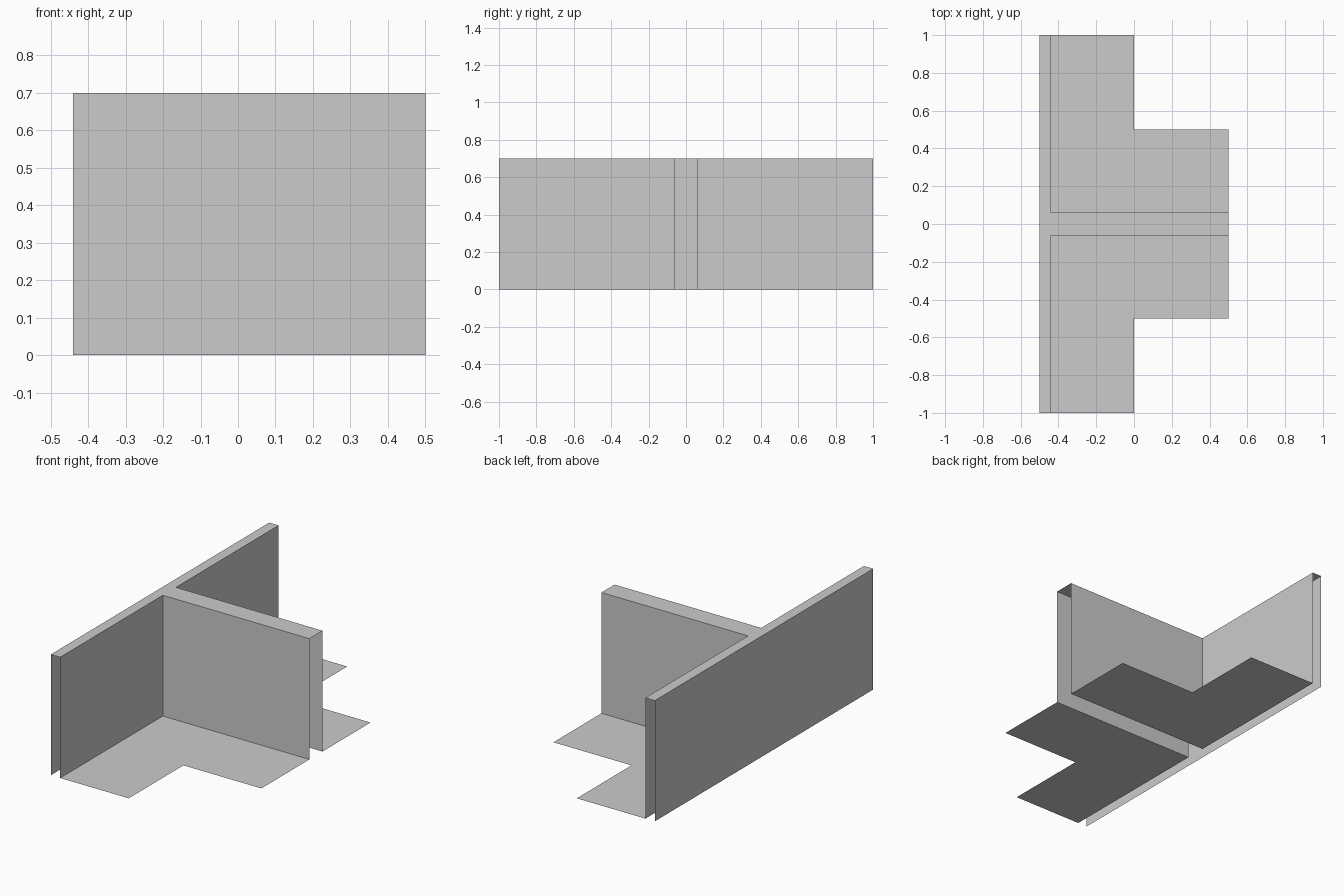
import bpy
import bmesh

cube = bpy.data.objects.get("Cube")
if cube:
    bpy.data.objects.remove(cube, do_unlink=True)

HEIGHT = 0.7
T = 0.06            # thickness of the long wall, half thickness of the stem
BACK, END = -0.5, 0.5
INNER = BACK + T

grey = bpy.data.materials.new("plain grey")
grey.use_nodes = True
colour = (0.6, 0.6, 0.6, 1)
grey.diffuse_color = colour
grey.node_tree.nodes["Principled BSDF"].inputs["Base Color"].default_value = colour


def finish(name, bm):
    mesh = bpy.data.meshes.new(name)
    bm.to_mesh(mesh)
    bm.free()
    mesh.materials.append(grey)
    obj = bpy.data.objects.new(name, mesh)
    bpy.context.collection.objects.link(obj)
    return obj


def flat_sheet(name, outline, z):
    """Single upward-facing face from a counter-clockwise outline."""
    bm = bmesh.new()
    bm.faces.new([bm.verts.new((x, y, z)) for x, y in outline])
    return finish(name, bm)


def wall_sheet(name, path):
    """Upright open sheet along a path, facing the right of its direction."""
    bm = bmesh.new()
    low = [bm.verts.new((x, y, 0)) for x, y in path]
    high = [bm.verts.new((x, y, HEIGHT)) for x, y in path]
    for i in range(len(path) - 1):
        bm.faces.new((low[i], low[i + 1], high[i + 1], high[i]))
    return finish(name, bm)


# T-shaped top of the walls
flat_sheet("wall_top", [(BACK, -1), (INNER, -1), (INNER, -T), (END, -T),
                        (END, T), (INNER, T), (INNER, 1), (BACK, 1)], HEIGHT)

# Long outer face; wall ends and undersides stay open
wall_sheet("outer_wall", [(BACK, 1), (BACK, -1)])

# Inner corner faces on both sides of the stem
wall_sheet("front_inner_wall", [(INNER, -1), (INNER, -T), (END, -T)])
wall_sheet("rear_inner_wall", [(END, T), (INNER, T), (INNER, 1)])

# L-shaped floors, mirrored across the stem
floor = [(INNER, T), (END, T), (END, 0.5), (0, 0.5), (0, 1), (INNER, 1)]
flat_sheet("rear_floor", floor, 0)
flat_sheet("front_floor", [(x, -y) for x, y in reversed(floor)], 0)
